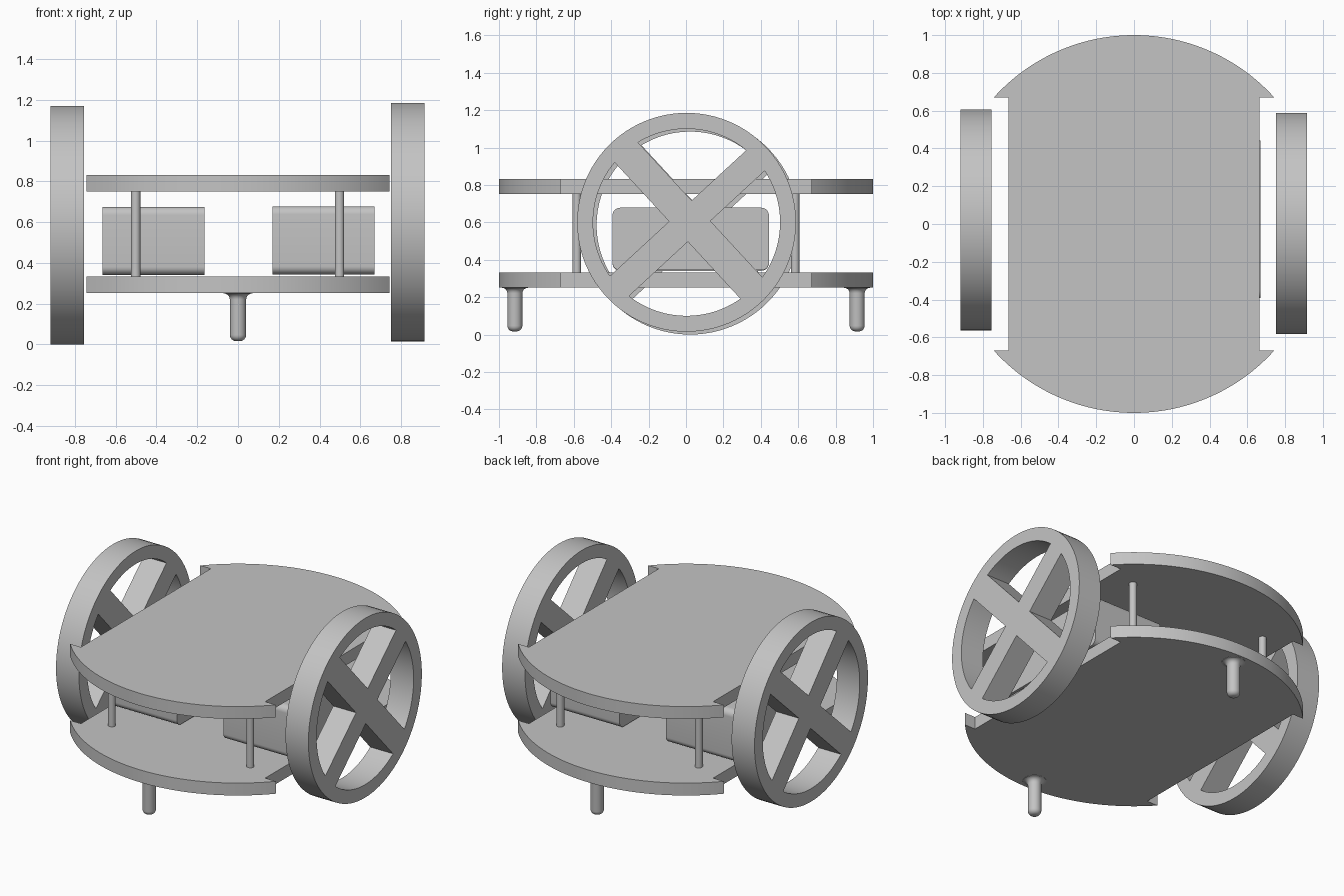
import bpy, bmesh
from math import radians, sin, cos, pi, sqrt, atan2
from mathutils import Vector

cube = bpy.data.objects.get("Cube")
if cube:
    bpy.data.objects.remove(cube, do_unlink=True)

GREY = (0.55, 0.55, 0.55, 1.0)
grey = bpy.data.materials.new("plain grey")
grey.use_nodes = True
grey.diffuse_color = GREY
grey.node_tree.nodes["Principled BSDF"].inputs["Base Color"].default_value = GREY


def finish(obj, name):
    """Weld, orient, colour and smooth a mesh object."""
    obj.name = name
    bm = bmesh.new()
    bm.from_mesh(obj.data)
    bmesh.ops.remove_doubles(bm, verts=bm.verts, dist=0.0001)
    bmesh.ops.recalc_face_normals(bm, faces=bm.faces)
    bm.to_mesh(obj.data)
    bm.free()
    obj.data.materials.clear()
    obj.data.materials.append(grey)
    bpy.ops.object.select_all(action='DESELECT')
    obj.select_set(True)
    bpy.context.view_layer.objects.active = obj
    bpy.ops.object.shade_smooth_by_angle(angle=radians(30))
    return obj


def arc(radius, start, end, steps, centre=(0, 0)):
    return [Vector((centre[0] + radius * cos(a), centre[1] + radius * sin(a)))
            for a in (start + (end - start) * i / steps for i in range(steps + 1))]


def extrude(name, outlines, depth, location, along_x=False):
    """Extrude closed outlines (inner ones become holes) about their middle."""
    curve = bpy.data.curves.new(name, 'CURVE')
    curve.dimensions = '2D'
    curve.fill_mode = 'BOTH'
    curve.extrude = depth / 2
    for points in outlines:
        spline = curve.splines.new('POLY')
        spline.points.add(len(points) - 1)
        for sp, p in zip(spline.points, points):
            sp.co = (p[0], p[1], 0, 1)
        spline.use_cyclic_u = True
    obj = bpy.data.objects.new(name, curve)
    bpy.context.collection.objects.link(obj)
    obj.location = location
    if along_x:
        obj.rotation_euler = (pi / 2, 0, pi / 2)
    bpy.ops.object.select_all(action='DESELECT')
    obj.select_set(True)
    bpy.context.view_layer.objects.active = obj
    bpy.ops.object.convert(target='MESH')
    return finish(bpy.context.view_layer.objects.active, name)


# Deck plates: a disc with a straight notch on each side for the wheels
TIP_Y, NOTCH_X = 0.67, 0.665
tip = atan2(TIP_Y, sqrt(1 - TIP_Y ** 2))
deck = (arc(1, tip, pi - tip, 48)
        + [(-NOTCH_X, TIP_Y), (-NOTCH_X, -TIP_Y)]
        + arc(1, pi + tip, 2 * pi - tip, 48)
        + [(NOTCH_X, -TIP_Y), (NOTCH_X, TIP_Y)])
extrude("lower_deck", [deck], 0.081, (0, 0, 0.292))
extrude("upper_deck", [deck], 0.081, (0, 0, 0.791))


# Wheels: a disc with four openings that leave a rim and crossed spokes
def spoke_opening(su, sv, radius=0.5):
    turn = radians(42.7)
    u = Vector((cos(turn), sin(turn)))
    v = Vector((-sin(turn), cos(turn)))
    corner = Vector((0.017, 0.006)) + u * su * 0.082 + v * sv * 0.074

    def reach(d):
        b = corner.dot(d)
        p = corner + d * (sqrt(b * b - corner.length_squared + radius ** 2) - b)
        return atan2(p.y, p.x)

    start, end = reach(u * su), reach(v * sv)
    sweep = (end - start + pi) % (2 * pi) - pi
    return [corner] + arc(radius, start, start + sweep, 24)


openings = [spoke_opening(su, sv) for su in (1, -1) for sv in (1, -1)]
rim = arc(0.585, 0, 2 * pi, 96)[:-1]
for name, place in (("left_wheel", (0.833, 0.003, 0.6)),
                    ("right_wheel", (-0.837, 0.022, 0.585))):
    extrude(name, [rim] + openings, 0.165, place, along_x=True)

# Motor blocks with rounded long edges
HALF_Y, HALF_Z, ROUND = 0.418, 0.167, 0.04
block = []
for i, (sy, sz) in enumerate(((1, 1), (-1, 1), (-1, -1), (1, -1))):
    block += arc(ROUND, i * pi / 2, (i + 1) * pi / 2, 8,
                 (sy * (HALF_Y - ROUND), sz * (HALF_Z - ROUND)))
extrude("left_motor", [block], 0.5, (0.419, 0.025, 0.511), along_x=True)
extrude("right_motor", [block], 0.5, (-0.415, 0.025, 0.508), along_x=True)

# Standoff posts between the decks
for side, x in (("left", 0.498), ("right", -0.502)):
    for end, y in (("front", -0.584), ("back", 0.584)):
        bpy.ops.mesh.primitive_cylinder_add(vertices=32, radius=0.023, depth=0.43,
                                            location=(x, y, 0.541))
        finish(bpy.context.object, f"{end}_{side}_post")

# Skid pegs: turned profile with a flared top and a rounded foot
flare = arc(0.03, pi / 2, pi, 6, (0.07, 0.22))
foot = arc(0.03, 0, -pi / 2, 6, (0.01, 0.047))
profile = [(0, 0.26), (0.07, 0.26)] + flare + foot + [(0, 0.017)]
for end, y in (("front", -0.915), ("back", 0.915)):
    bm = bmesh.new()
    verts = [bm.verts.new((p[0], 0, p[1])) for p in profile]
    edges = [bm.edges.new(pair) for pair in zip(verts, verts[1:])]
    bmesh.ops.spin(bm, geom=verts + edges, cent=(0, 0, 0), axis=(0, 0, 1),
                   angle=2 * pi, steps=32, use_merge=True)
    mesh = bpy.data.meshes.new(f"{end}_skid_peg")
    bm.to_mesh(mesh)
    bm.free()
    peg = bpy.data.objects.new(mesh.name, mesh)
    peg.location = (0, y, 0)
    bpy.context.collection.objects.link(peg)
    finish(peg, mesh.name)
